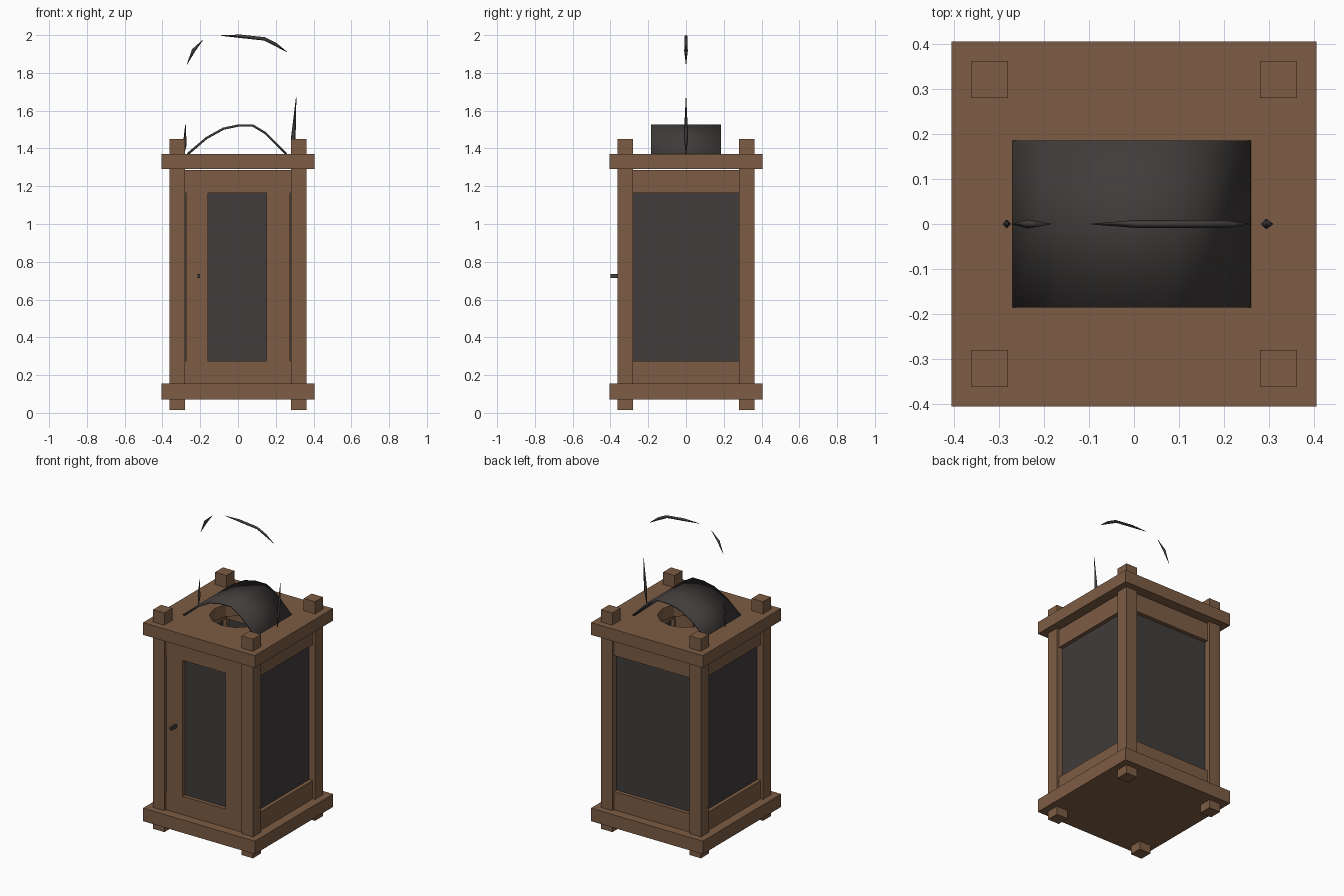
import bpy
import bmesh
from math import radians
from mathutils import Matrix

cube = bpy.data.objects.get("Cube")
if cube:
    bpy.data.objects.remove(cube, do_unlink=True)


def material(name, color):
    m = bpy.data.materials.new(name)
    m.use_nodes = True
    m.diffuse_color = color
    m.node_tree.nodes["Principled BSDF"].inputs["Base Color"].default_value = color
    return m


wood = material("brown wood", (0.205, 0.108, 0.058, 1))
dark = material("dark metal and glass", (0.053, 0.045, 0.045, 1))


def add(name, data, mat):
    ob = bpy.data.objects.new(name, data)
    bpy.context.collection.objects.link(ob)
    if mat:
        data.materials.append(mat)
    return ob


def box(name, x, y, z, mat, turn=0):
    """Box between the given (low, high) limits, turned about the z axis."""
    bm = bmesh.new()
    bmesh.ops.create_cube(bm, size=1)
    for v in bm.verts:
        for i, (low, high) in enumerate((x, y, z)):
            v.co[i] = low if v.co[i] < 0 else high
    bm.transform(Matrix.Rotation(radians(turn), 4, "Z"))
    me = bpy.data.meshes.new(name)
    bm.to_mesh(me)
    bm.free()
    return add(name, me, mat)


# Base and roof slabs
full = (-0.405, 0.405)
box("base_slab", full, full, (0.07, 0.155), wood)
roof = box("roof_slab", full, full, (1.29, 1.37), wood)

# Round vent hole through the roof
bm = bmesh.new()
bmesh.ops.create_cone(bm, cap_ends=True, segments=12, radius1=0.17, radius2=0.17,
                      depth=0.4, matrix=Matrix.Translation((0, 0, 1.33)))
me = bpy.data.meshes.new("vent_cutter")
bm.to_mesh(me)
bm.free()
cutter = add("vent_cutter", me, wood)
cutter.hide_render = True
cutter.hide_viewport = True
cut = roof.modifiers.new("vent", "BOOLEAN")
cut.operation = "DIFFERENCE"
cut.object = cutter

# Corner posts, running through both slabs as feet and finials
for sx, side in ((-1, "right"), (1, "left")):
    for sy, end in ((-1, "front"), (1, "back")):
        box(f"{end}_{side}_post",
            sorted((sx * 0.28, sx * 0.362)), sorted((sy * 0.28, sy * 0.362)),
            (0.015, 1.45), wood)

# Rails and dark panes on all four sides
for turn, side in enumerate(("front", "left", "back", "right")):
    angle = turn * 90
    span = (-0.28, 0.28)
    box(side + "_bottom_rail", span, (-0.345, -0.285), (0.155, 0.275), wood, angle)
    box(side + "_top_rail", span, (-0.345, -0.285), (1.165, 1.285), wood, angle)
    box(side + "_pane", span, (-0.32, -0.305), (0.27, 1.17), dark, angle)

# Door stiles and knob on the front
box("door_right_stile", (-0.275, -0.16), (-0.345, -0.285), (0.275, 1.165), wood)
box("door_left_stile", (0.15, 0.275), (-0.345, -0.285), (0.275, 1.165), wood)
box("door_knob", (-0.215, -0.2), (-0.4, -0.34), (0.715, 0.735), dark)

# Arched hood over the vent
arch = [(-0.27, 1.375), (-0.17, 1.46), (-0.08, 1.51), (0, 1.527),
        (0.08, 1.527), (0.15, 1.485), (0.26, 1.375)]
me = bpy.data.meshes.new("vent_hood")
verts = [(x, y, z) for x, z in arch for y in (-0.185, 0.185)]
faces = [(2 * i, 2 * i + 2, 2 * i + 3, 2 * i + 1) for i in range(len(arch) - 1)]
me.from_pydata(verts, [], faces)
hood = add("vent_hood", me, dark)
shell = hood.modifiers.new("thickness", "SOLIDIFY")
shell.thickness = 0.012
for p in me.polygons:
    p.use_smooth = True


# Broken wire handle: thin pieces tapering to a point
def sliver(name, points, width):
    cu = bpy.data.curves.new(name, "CURVE")
    cu.dimensions = "3D"
    cu.bevel_depth = width
    cu.bevel_resolution = 0
    sp = cu.splines.new("POLY")
    sp.points.add(len(points) - 1)
    last = len(points) - 1
    for i, (p, (x, z)) in enumerate(zip(sp.points, points)):
        p.co = (x, 0, z, 1)
        p.radius = 0.1 if i in (0, last) else 1
    add(name, cu, dark)


sliver("handle_right_end", [(-0.285, 1.37), (-0.282, 1.42), (-0.278, 1.53)], 0.01)
sliver("handle_left_end", [(0.285, 1.37), (0.293, 1.46), (0.308, 1.67)], 0.012)
sliver("handle_right_arc", [(-0.27, 1.845), (-0.235, 1.92), (-0.185, 1.975)], 0.01)
sliver("handle_top_arc", [(-0.095, 1.998), (0.01, 1.994), (0.14, 1.98), (0.2, 1.95),
                          (0.26, 1.91)], 0.009)
